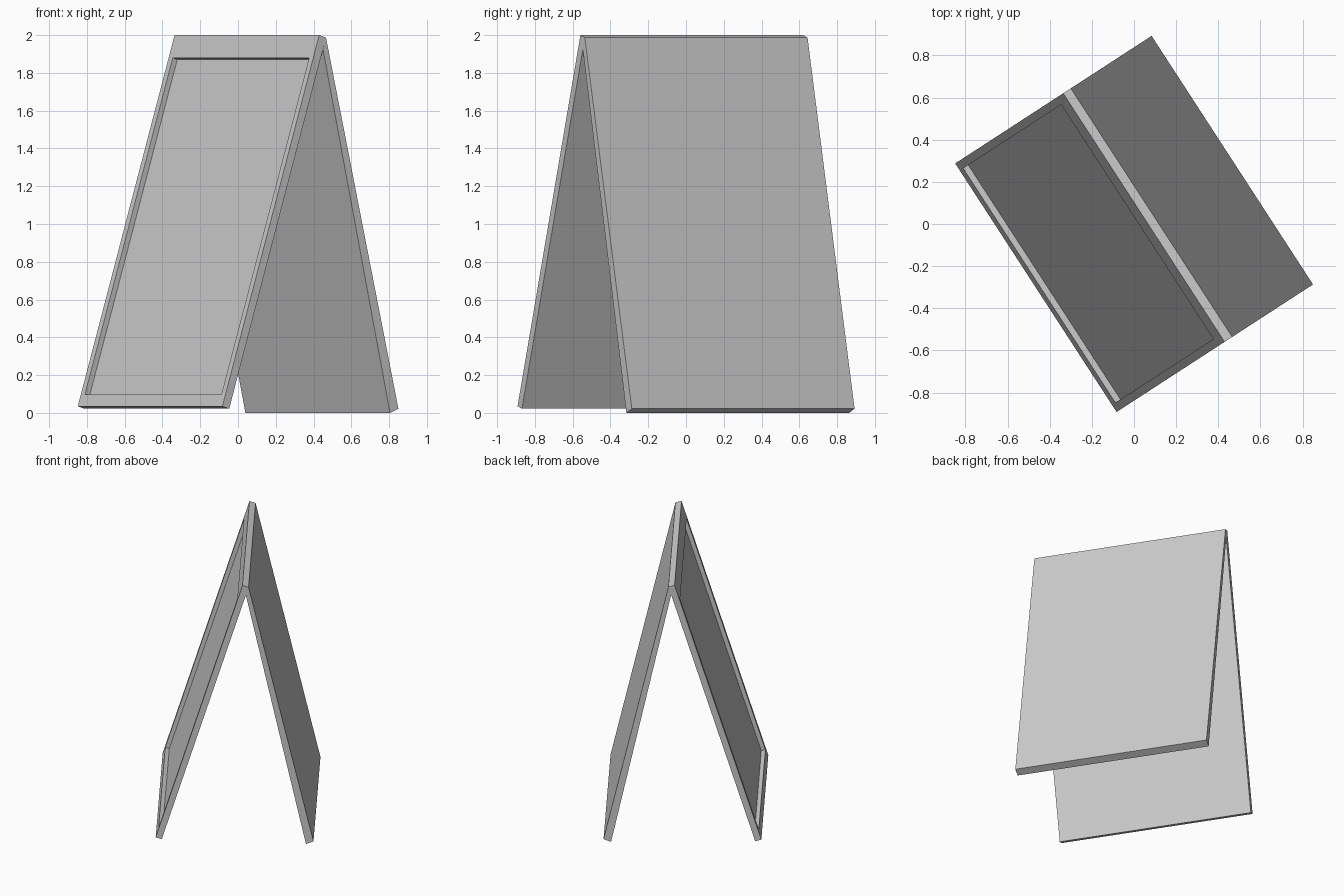
import bpy, bmesh, math
from mathutils import Vector

if "Cube" in bpy.data.objects:
    bpy.data.objects.remove(bpy.data.objects["Cube"])

HALF = 0.703              # half the width along the ridge
YAW = math.radians(33)    # the sign stands turned about z


def board(name, profile):
    """Extrude an (x, z) profile along local y; returns object and bmesh."""
    bm = bmesh.new()
    face = bm.faces.new([bm.verts.new((x, -HALF, z)) for x, z in profile])
    ext = bmesh.ops.extrude_face_region(bm, geom=[face])
    moved = [g for g in ext["geom"] if isinstance(g, bmesh.types.BMVert)]
    bmesh.ops.translate(bm, verts=moved, vec=(0, 2 * HALF, 0))
    bmesh.ops.recalc_face_normals(bm, faces=bm.faces[:])
    mesh = bpy.data.meshes.new(name)
    obj = bpy.data.objects.new(name, mesh)
    bpy.context.collection.objects.link(obj)
    obj.rotation_euler.z = YAW
    return obj, bm


# front board, with a recessed display area
front, bm = board("front_board",
                  [(-0.555, 0.035), (-0.512, 0.022), (0.099, 1.987), (0.056, 2.0)])
bm.normal_update()
face = min(bm.faces, key=lambda f: f.normal.dot(Vector((0.955, 0, -0.297))))
normal = face.normal.copy()
bmesh.ops.inset_region(bm, faces=[face], thickness=0.04, use_even_offset=True)
slope = Vector((0.297, 0, 0.955))
for v in face.verts:      # wider border at the top and bottom
    v.co += slope * (-0.086 if v.co.z > 1 else 0.025)
panel = bmesh.ops.extrude_discrete_faces(bm, faces=[face])["faces"][0]
bmesh.ops.translate(bm, verts=panel.verts[:], vec=normal * -0.03)
bmesh.ops.recalc_face_normals(bm, faces=bm.faces[:])
bm.to_mesh(front.data)
bm.free()

# plain back board leaning against the front one
back, bm = board("back_board",
                 [(0.099, 1.987), (0.556, 0.022), (0.503, 0.0), (0.080, 1.925)])
bm.to_mesh(back.data)
bm.free()
